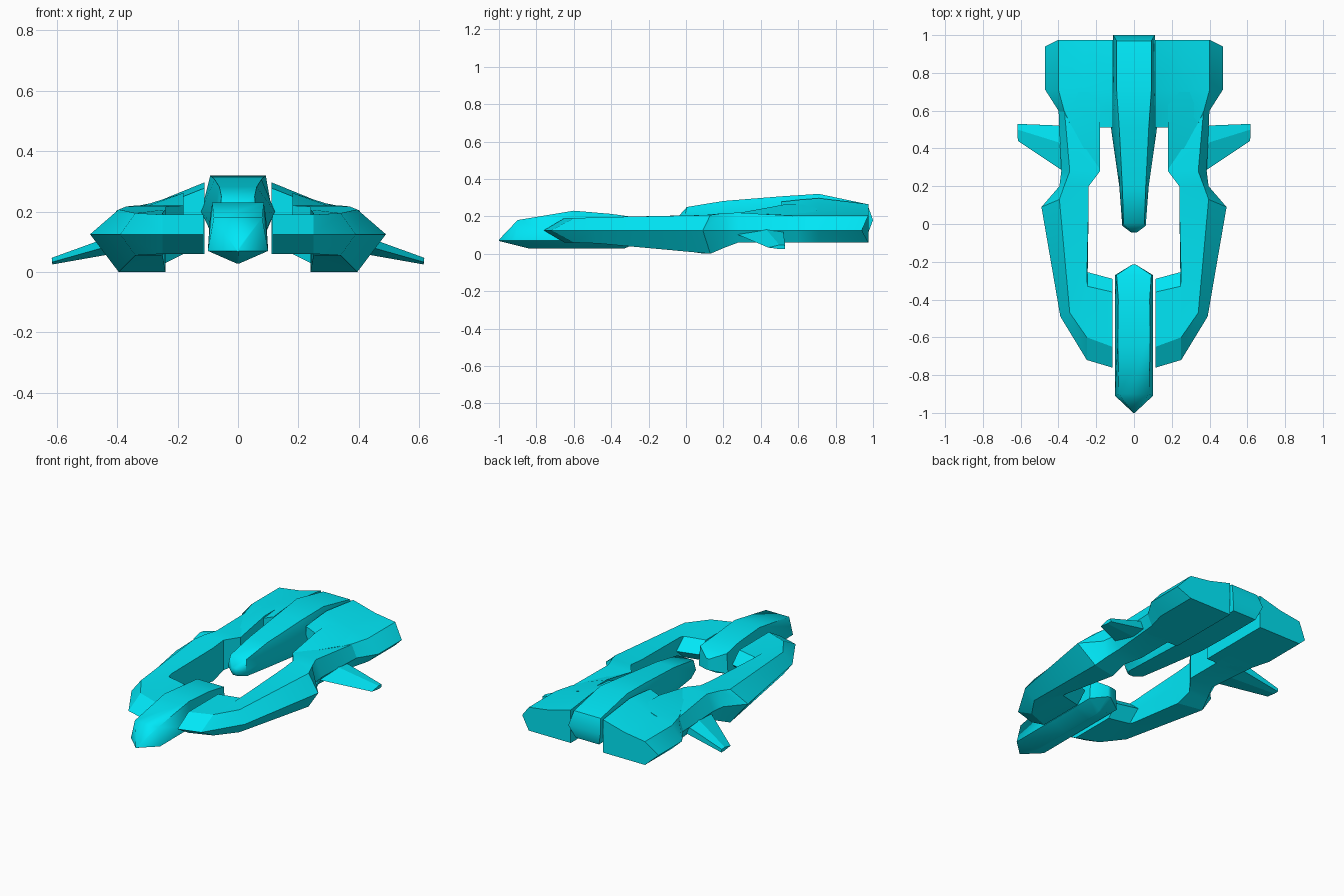
import bpy, bmesh, math

paint = bpy.data.materials.new("cyan_paint")
paint.diffuse_color = (0.0, 0.8, 0.93, 1)


def loft(name, rings, mirror=False, split_caps=False, angle=25):
    """Skin a list of equal-length rings, cap both ends."""
    bm = bmesh.new()
    loops = [[bm.verts.new(p) for p in r] for r in rings]
    n = len(loops[0])
    for a, b in zip(loops, loops[1:]):
        for i in range(n):
            j = (i + 1) % n
            bm.faces.new((a[i], a[j], b[j], b[i]))
    for r in (loops[0], loops[-1]):
        if split_caps:  # bent end: upper and lower quad
            bm.faces.new((r[0], r[1], r[4], r[5]))
            bm.faces.new((r[1], r[2], r[3], r[4]))
        else:
            bm.faces.new(r)
    bmesh.ops.recalc_face_normals(bm, faces=bm.faces)
    me = bpy.data.meshes.new(name)
    bm.to_mesh(me)
    bm.free()
    me.materials.append(paint)
    ob = bpy.data.objects.new(name, me)
    bpy.context.collection.objects.link(ob)
    if mirror:
        ob.modifiers.new("mirror", 'MIRROR').use_mirror_merge = False
    bpy.ops.object.select_all(action='DESELECT')
    ob.select_set(True)
    bpy.context.view_layer.objects.active = ob
    bpy.ops.object.shade_smooth_by_angle(angle=math.radians(angle))
    return ob


def body_ring(y_top, w_top, z_top, y_mid, w_mid, z_mid, y_low, w_low, z_low):
    """Symmetric six-sided section of a centre body."""
    half = [(w_top, y_top, z_top), (w_mid, y_mid, z_mid), (w_low, y_low, z_low)]
    return half + [(-x, y, z) for x, y, z in reversed(half)]


# Front pod: pointed nose, boxy sides, shallow V keel
loft("front_pod", [body_ring(*s) for s in [
    (-1.0, .004, .075, -1.0, .004, .07, -1.0, .004, .068),
    (-.90, .080, .18, -.91, .10, .07, -.84, .004, .028),
    (-.60, .086, .23, -.60, .10, .07, -.60, .004, .028),
    (-.40, .083, .213, -.40, .10, .07, -.40, .004, .028),
    (-.27, .092, .195, -.27, .10, .07, -.33, .004, .028),
    (-.215, .010, .16, -.215, .010, .09, -.30, .004, .04),
]], split_caps=True, angle=52)

# Rear spine: tapering beam over the tail
loft("rear_spine", [body_ring(*s) for s in [
    (-.040, .015, .20, -.045, .015, .175, -.03, .015, .15),
    (.005, .055, .25, -.01, .062, .185, .02, .05, .14),
    (.20, .062, .282, .20, .078, .19, .20, .06, .125),
    (.51, .078, .307, .51, .122, .20, .51, .075, .10),
    (.71, .092, .32, .71, .113, .20, .71, .08, .10),
    (.97, .092, .265, 1.0, .110, .18, .97, .08, .10),
]], split_caps=True, angle=45)


# Side arms: each row is outer edge, outer ridge, inner ridge, inner edge, z top/mid/low
def arm_ring(ox, oy, rx, ry, ix, iy, ex, ey, zt, zm, zl):
    return [(ox, oy, zm), (rx, ry, zt), (ix, iy, zt),
            (ex, ey, zm), (ix, iy, zl), (rx, ry, zl)]


loft("side_arm", [arm_ring(*s) for s in [
    (.115, -.76, .115, -.65, .115, -.36, .115, -.29, .19, .125, .06),
    (.25, -.72, .25, -.60, .245, -.33, .245, -.255, .19, .125, .06),
    (.39, -.49, .34, -.47, .25, -.30, .245, -.245, .195, .125, .055),
    (.49, .09, .395, .13, .24, .10, .24, .10, .207, .125, .0),
    (.395, .20, .37, .20, .24, .20, .24, .20, .217, .125, .03),
    (.385, .28, .34, .28, .18, .28, .18, .28, .22, .125, .06),
    (.40, .62, .37, .62, .18, .62, .18, .62, .20, .125, .06),
]], mirror=True)

# Inner shoulder rising diagonally from the arm into the tail cowl
loft("shoulder", [
    [(.18, .28, .218), (.20, .28, .218), (.20, .28, .12), (.18, .28, .12)],
    [(.18, .52, .262), (.33, .52, .208), (.33, .52, .12), (.18, .52, .12)],
    [(.18, .70, .262), (.38, .70, .200), (.38, .70, .12), (.18, .70, .12)],
], mirror=True)


# Tail cowls: wide engine housings either side of the spine
def cowl_ring(y, z_in, x_ridge, z_ridge, x_top, y_edge, x_edge):
    return [(.111, y, z_in), (x_ridge, y, z_ridge), (x_top, y, .205),
            (x_edge, y_edge, .125), (x_top, y, .06), (.111, y, .06)]


loft("tail_cowl", [cowl_ring(*s) for s in [
    (.51, .278, .22, .235, .33, .53, .37),
    (.60, .288, .24, .234, .37, .60, .40),
    (.71, .297, .27, .232, .40, .71, .47),
    (.975, .265, .26, .225, .40, .94, .47),
]], mirror=True)

# Swept winglets drooping from the arms
loft("winglet", [
    [(.36, .27, .105), (.36, .42, .14), (.36, .52, .125), (.36, .52, .075), (.36, .42, .07)],
    [(.615, .44, .033), (.617, .50, .047), (.617, .53, .045), (.615, .53, .025), (.615, .50, .025)],
], mirror=True, angle=10)
